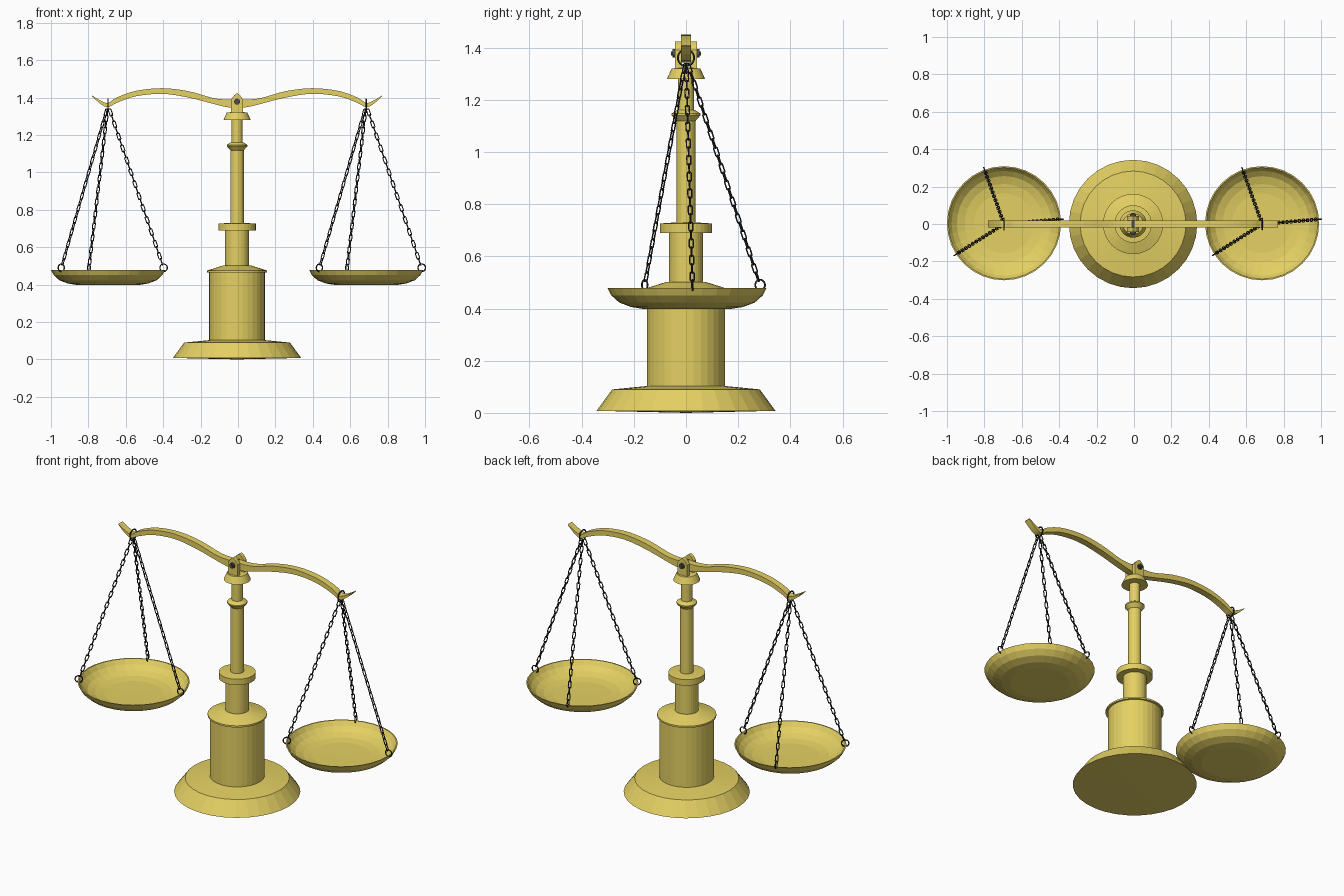
import bpy, bmesh, math
from mathutils import Vector, Matrix

cube = bpy.data.objects.get("Cube")
if cube:
    bpy.data.objects.remove(cube, do_unlink=True)


def material(name, rgb):
    m = bpy.data.materials.new(name)
    m.use_nodes = True
    m.diffuse_color = (*rgb, 1)
    m.node_tree.nodes["Principled BSDF"].inputs["Base Color"].default_value = (*rgb, 1)
    return m


BRASS = material("brass", (0.78, 0.635, 0.125))
IRON = material("black iron", (0.03, 0.03, 0.034))
STEEL = material("dark steel", (0.075, 0.075, 0.08))
CX = -0.005  # column axis


def finish(name, bm, mat, loc=(0, 0, 0), smooth=False):
    bmesh.ops.recalc_face_normals(bm, faces=bm.faces)
    me = bpy.data.meshes.new(name)
    bm.to_mesh(me)
    bm.free()
    me.materials.append(mat)
    for p in me.polygons:
        p.use_smooth = smooth
    ob = bpy.data.objects.new(name, me)
    ob.location = loc
    bpy.context.collection.objects.link(ob)
    return ob


def lathe(name, profile, loc, steps=32):
    bm = bmesh.new()
    vs = [bm.verts.new((r, 0, z)) for r, z in profile]
    es = [bm.edges.new(pair) for pair in zip(vs, vs[1:])]
    bmesh.ops.spin(bm, geom=vs + es, cent=(0, 0, 0), axis=(0, 0, 1),
                   angle=math.tau, steps=steps)
    bmesh.ops.remove_doubles(bm, verts=bm.verts, dist=1e-4)
    return finish(name, bm, BRASS, loc)


def extrude_y(name, outline, y0, y1, loc):
    """Extrude an x-z outline between two y values."""
    bm = bmesh.new()
    face = bm.faces.new([bm.verts.new((x, y0, z)) for x, z in outline])
    side = bmesh.ops.extrude_face_region(bm, geom=[face])["geom"]
    bmesh.ops.translate(bm, vec=(0, y1 - y0, 0),
                        verts=[v for v in side if isinstance(v, bmesh.types.BMVert)])
    return finish(name, bm, BRASS, loc)


def add_loop(bm, half, radius, wire, matrix, n=12, sides=5):
    """Wire loop in local x-z, stretched by `half` along z."""
    rings = []
    for i in range(n):
        a = math.tau * (i + 0.5) / n
        out = Vector((math.cos(a), 0, math.sin(a)))
        mid = out * radius + Vector((0, 0, math.copysign(half, out.z)))
        ring = []
        for j in range(sides):
            b = math.tau * j / sides
            p = mid + out * wire * math.cos(b) + Vector((0, wire * math.sin(b), 0))
            ring.append(bm.verts.new(matrix @ p))
        rings.append(ring)
    for i in range(n):
        a, b = rings[i], rings[(i + 1) % n]
        for j in range(sides):
            k = (j + 1) % sides
            bm.faces.new((a[j], a[k], b[k], b[j]))


# Stand
lathe("base", [(0, 0), (0.343, 0.008), (0.283, 0.09), (0.15, 0.103), (0, 0.103)], (CX, 0, 0))
lathe("pedestal", [(0, 0.095), (0.149, 0.095), (0.149, 0.465), (0.161, 0.465),
                   (0.161, 0.475), (0.075, 0.502), (0, 0.502)], (CX, 0, 0))
lathe("lower_post", [(0, 0.49), (0.065, 0.49), (0.065, 0.69), (0.1, 0.69),
                     (0.1, 0.726), (0.04, 0.73), (0, 0.73)], (CX, 0, 0))
lathe("upper_post", [(0, 0.72), (0.036, 0.72), (0.036, 1.118), (0.055, 1.14),
                     (0.055, 1.147), (0.036, 1.16), (0.03, 1.16), (0.03, 1.28),
                     (0.073, 1.28), (0.055, 1.32), (0, 1.325)], (CX, 0, 0))

# Fork that carries the beam
prong = [(-0.032, 1.31), (0.032, 1.31), (0.032, 1.39), (0.016, 1.412),
         (0, 1.424), (-0.016, 1.412), (-0.032, 1.39)]
for label, s in (("front", -1), ("back", 1)):
    extrude_y(label + "_fork_prong", prong, s * 0.018, s * 0.042, (CX, 0, 0))

# Pivot bolt
bm = bmesh.new()
turn = Matrix.Translation((0, 0, 1.378)) @ Matrix.Rotation(math.pi / 2, 4, "X")
for r, depth in ((0.008, 0.116), (0.016, 0.104)):
    bmesh.ops.create_cone(bm, cap_ends=True, segments=16, radius1=r, radius2=r,
                          depth=depth, matrix=turn)
finish("pivot_bolt", bm, STEEL, (CX, 0, 0))

# Beam: stations of (x, top z, bottom z), rounded by interpolation
stations = [Vector(s) for s in (
    (0, 1.392, 1.343), (0.06, 1.39, 1.35), (0.13, 1.398, 1.367), (0.26, 1.434, 1.4),
    (0.40, 1.45, 1.42), (0.54, 1.436, 1.407), (0.64, 1.402, 1.373),
    (0.69, 1.372, 1.349), (0.73, 1.384, 1.366), (0.775, 1.411, 1.407))]


def interpolate(pts, cuts=4):
    ext = [pts[0]] + pts + [pts[-1]]
    result = []
    for a, b, c, d in zip(ext, ext[1:], ext[2:], ext[3:]):
        for i in range(cuts):
            t = i / cuts
            result.append(0.5 * (2 * b + (c - a) * t + (2 * a - 5 * b + 4 * c - d) * t * t
                                 + (3 * b - a - 3 * c + d) * t ** 3))
    return result + [pts[-1]]


half = interpolate(stations)
full = [Vector((-s.x, s.y, s.z)) for s in reversed(half[1:])] + half
outline = [(s.x, s.y) for s in full] + [(s.x, s.z) for s in reversed(full)]
extrude_y("beam", outline, -0.02, 0.02, (CX, 0, 0))

# Pans, hanging rings and chains
pan_profile = [(0, 0.398), (0.165, 0.398), (0.215, 0.406), (0.26, 0.423), (0.29, 0.45),
               (0.305, 0.479), (0.298, 0.479), (0.28, 0.453), (0.252, 0.43),
               (0.21, 0.415), (0.16, 0.408), (0, 0.406)]
PITCH = 0.034
for label, s in (("left", 1), ("right", -1)):
    px = CX + s * 0.69
    lathe(label + "_pan", pan_profile, (px, 0.004, 0))

    bm = bmesh.new()
    add_loop(bm, 0, 0.031, 0.004,
             Matrix.Translation((px, 0, 1.361)) @ Matrix.Rotation(math.pi / 2, 4, "Z"), n=20)
    finish(label + "_hanging_ring", bm, IRON, smooth=True)

    for i, deg in enumerate((4, 110, 213)):
        a = math.radians(deg)
        radial = Vector((math.cos(a), math.sin(a), 0))
        eye = Vector((px, 0.004, 0.49)) + radial * 0.298
        bm = bmesh.new()
        add_loop(bm, 0, 0.02, 0.0036, Matrix.Translation(eye) @ Matrix.Rotation(a, 4, "Z"), n=16)
        finish(f"{label}_pan_ring_{i + 1}", bm, IRON, smooth=True)

        # Links alternate between the radial plane and square to it
        top = Vector((px, 0, 1.336)) + radial * 0.008
        span = eye + Vector((0, 0, 0.016)) - radial * 0.006 - top
        count = round(span.length / PITCH)
        aim = span.normalized()
        tangent = Vector((0, 0, 1)).cross(radial)
        frame = Matrix((tangent.cross(aim), tangent, aim)).transposed().to_4x4()
        bm = bmesh.new()
        for k in range(count):
            pos = top + span * ((k + 0.5) / count)
            twist = Matrix.Rotation(k * math.pi / 2, 4, "Z")
            add_loop(bm, 0.012, 0.0075, 0.003, Matrix.Translation(pos) @ frame @ twist)
        finish(f"{label}_chain_{i + 1}", bm, IRON, smooth=True)
